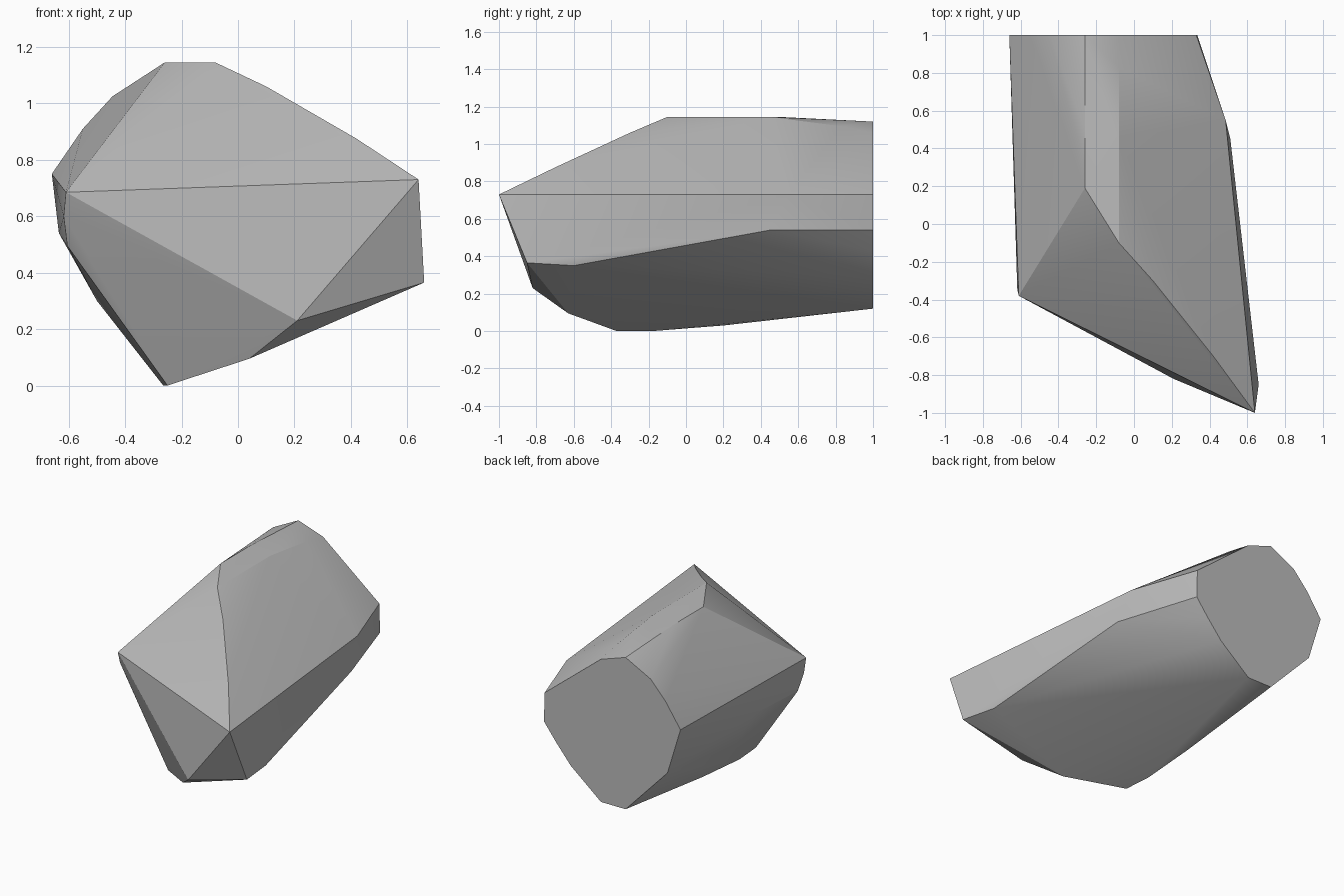
import bpy, bmesh

if "Cube" in bpy.data.objects:
    bpy.data.objects.remove(bpy.data.objects["Cube"])

# Flat cut face at the back, as an (x, z) profile
back_profile = [(.335, .54), (.33, .73), (-.08, 1.06), (-.26, 1.12),
                (-.445, 1.025), (-.55, .91), (-.66, .75), (-.565, .44),
                (-.26, .12), (-.08, .12), (.14, .30), (.25, .43)]

# Corner points of the chipped body
crest = [(-.08, -.10, 1.145), (-.26, .19, 1.145), (-.26, .50, 1.145),
         (-.08, .45, 1.145), (-.08, .83, 1.095),
         (.10, -.30, 1.06), (.42, -.70, .875)]
front = [(.64, -1, .73), (.66, -.85, .365), (.21, -.82, .23), (.04, -.63, .095)]
right = [(.62, -.60, .35), (.51, .45, .54), (.485, .55, .73)]
left = [(-.61, -.38, .685), (-.618, -.345, .60), (-.605, -.30, .495),
        (-.635, .20, .54), (-.50, .20, .30)]
keel = [(-.25, -.37, 0), (-.265, -.18, 0), (-.265, .20, .03)]

# Wrap all corners in one faceted stone
bm = bmesh.new()
for p in [(x, 1, z) for x, z in back_profile] + crest + front + right + left + keel:
    bm.verts.new(p)
hull = bmesh.ops.convex_hull(bm, input=bm.verts[:])
loose = [v for v in bm.verts if not v.link_faces]
bmesh.ops.delete(bm, geom=loose, context='VERTS')
bmesh.ops.dissolve_limit(bm, angle_limit=0.01, verts=bm.verts[:], edges=bm.edges[:])
bmesh.ops.recalc_face_normals(bm, faces=bm.faces[:])

mesh = bpy.data.meshes.new("rock")
bm.to_mesh(mesh)
bm.free()
rock = bpy.data.objects.new("rock", mesh)
bpy.context.collection.objects.link(rock)

# Plain grey stone
stone = bpy.data.materials.new("grey stone")
stone.diffuse_color = (.5, .5, .5, 1)
stone.use_nodes = True
stone.node_tree.nodes["Principled BSDF"].inputs["Base Color"].default_value = stone.diffuse_color
mesh.materials.append(stone)

# Soften the faint facets, keep the hard chips crisp
bpy.context.view_layer.objects.active = rock
rock.select_set(True)
bpy.ops.object.shade_smooth_by_angle(angle=0.35)
